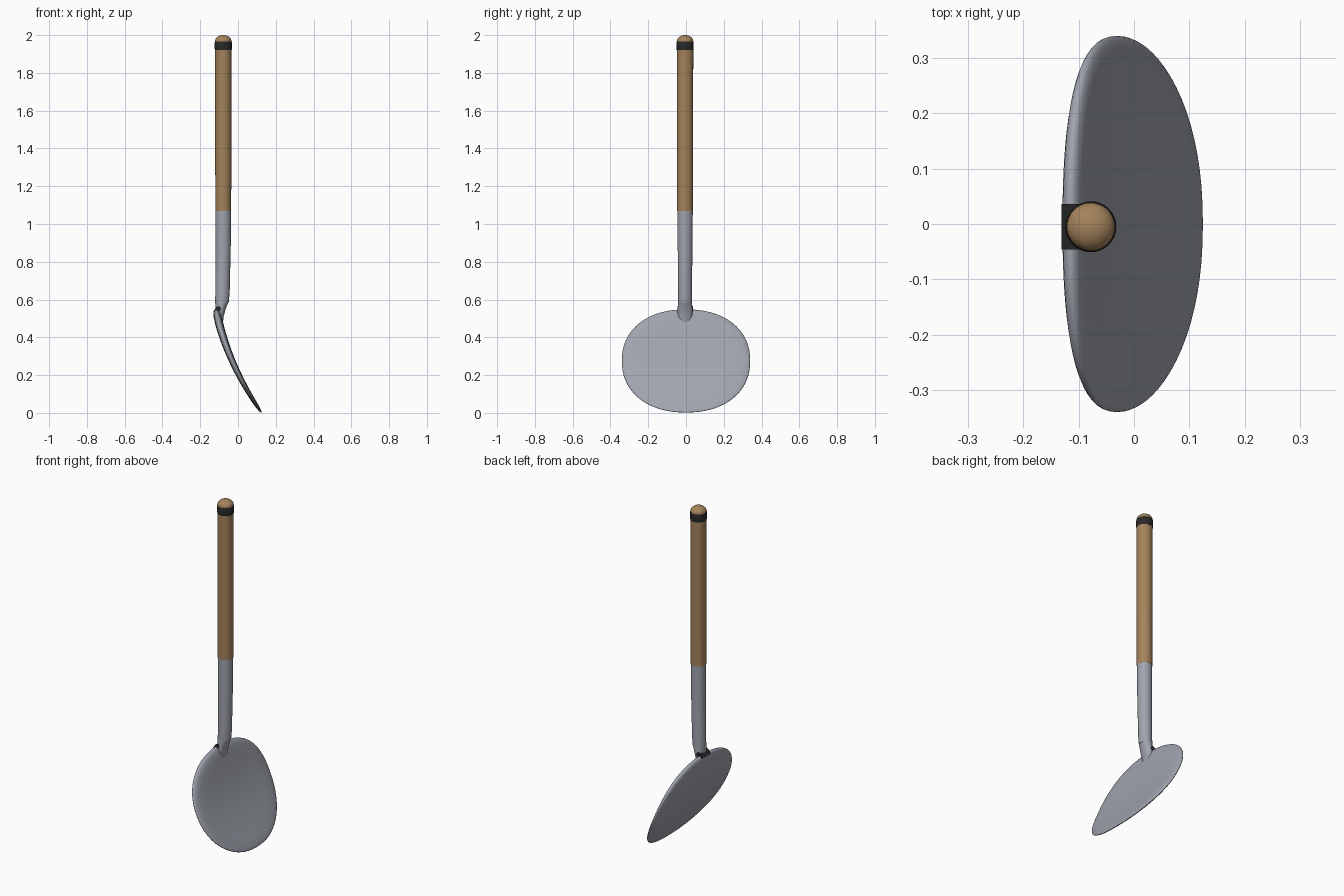
import bpy, bmesh, math
from mathutils import Vector

if "Cube" in bpy.data.objects:
    bpy.data.objects.remove(bpy.data.objects["Cube"])


def material(name, rgb):
    m = bpy.data.materials.new(name)
    m.diffuse_color = (*rgb, 1)
    m.use_nodes = True
    m.node_tree.nodes["Principled BSDF"].inputs["Base Color"].default_value = m.diffuse_color
    return m


STEEL = material("steel grey", (0.35, 0.37, 0.42))
WOOD = material("warm wood", (0.37, 0.225, 0.105))
BLACK = material("soot black", (0.022, 0.022, 0.022))


def finish(name, bm, mat, angle=40):
    bmesh.ops.recalc_face_normals(bm, faces=bm.faces[:])
    me = bpy.data.meshes.new(name)
    bm.to_mesh(me)
    bm.free()
    me.materials.append(mat)
    ob = bpy.data.objects.new(name, me)
    bpy.context.collection.objects.link(ob)
    bpy.ops.object.select_all(action='DESELECT')
    ob.select_set(True)
    bpy.context.view_layer.objects.active = ob
    bpy.ops.object.shade_smooth_by_angle(angle=math.radians(angle))
    return ob


def loft(name, rings, mat, n=40):
    """Stack of ellipses: (x, z, radius_x, radius_y), capped at both ends."""
    bm = bmesh.new()
    loops = []
    for x, z, rx, ry in rings:
        loops.append([bm.verts.new((x + rx * math.cos(2 * math.pi * i / n),
                                    CY + ry * math.sin(2 * math.pi * i / n), z))
                      for i in range(n)])
    for a, b in zip(loops, loops[1:]):
        for i in range(n):
            j = (i + 1) % n
            bm.faces.new((a[i], a[j], b[j], b[i]))
    bm.faces.new(loops[0])
    bm.faces.new(loops[-1])
    return finish(name, bm, mat)


CX, CY = -0.078, -0.005


def upright(name, profile, mat):
    return loft(name, [(CX, z, r, r) for r, z in profile], mat)


# wooden grip, dark band and rounded wooden tip
upright("wood_grip", [(0.042, 1.07), (0.043, 1.5), (0.0435, 1.92)], WOOD)
upright("grip_band", [(0.044, 1.92), (0.046, 1.93), (0.046, 1.958), (0.044, 1.967)], BLACK)
upright("grip_tip", [(0.0435, 1.96)] +
        [(0.0435 * math.cos(t * math.pi / 16), 1.968 + 0.032 * math.sin(t * math.pi / 16))
         for t in range(8)] + [(0.001, 2.0)], WOOD)

# steel socket and bent neck running into the blade
loft("steel_socket", [(-0.085, 0.585, 0.036, 0.036), (-0.082, 0.64, 0.038, 0.037),
                      (CX, 0.9, 0.040, 0.039), (CX, 1.07, 0.041, 0.041)], STEEL)
loft("neck", [(-0.092, 0.47, 0.012, 0.022), (-0.096, 0.51, 0.020, 0.038),
              (-0.092, 0.55, 0.027, 0.040), (-0.085, 0.59, 0.036, 0.036)], STEEL)


# round curved blade
def curve_x(z):
    return 0.125 - 0.6915 * z + 0.4575 * z * z


def blade_point(r, a, side):
    c, s = math.cos(a), math.sin(a)
    p = 2 / 2.2
    y = 0.34 * r * math.copysign(abs(c) ** p, c)
    z = 0.276 + r * math.copysign(abs(s) ** p, s) * (0.272 if s > 0 else 0.274)
    slope = -0.6915 + 0.915 * z
    normal = Vector((1, 0, -slope)).normalized()
    half = (0.010 + 0.014 * z / 0.55) * math.sqrt(max(0, 1 - r ** 10))
    return Vector((curve_x(z), y, z)) + normal * half * side


bm = bmesh.new()
N = 72
radii = [0.2, 0.4, 0.6, 0.75, 0.86, 0.92, 0.96, 0.985, 0.996]
angles = [2 * math.pi * i / N for i in range(N)]
rim = [bm.verts.new(blade_point(1, a, 0)) for a in angles]
for side in (1, -1):
    loops = [[bm.verts.new(blade_point(r, a, side)) for a in angles] for r in radii] + [rim]
    centre = bm.verts.new(blade_point(0, 0, side))
    for i in range(N):
        j = (i + 1) % N
        bm.faces.new((centre, loops[0][i], loops[0][j]))
        for a, b in zip(loops, loops[1:]):
            bm.faces.new((a[i], b[i], b[j], a[j]))
finish("blade", bm, STEEL, 70)

# dark weld wedge behind the neck on the top edge of the blade
bm = bmesh.new()
outline = [(-0.131, 0.536), (-0.106, 0.530), (-0.088, 0.550), (-0.098, 0.566), (-0.116, 0.558)]
ends = [[bm.verts.new((x, y, z)) for x, z in outline] for y in (-0.046, 0.036)]
bm.faces.new(ends[0])
bm.faces.new(ends[1])
for i in range(len(outline)):
    j = (i + 1) % len(outline)
    bm.faces.new((ends[0][i], ends[0][j], ends[1][j], ends[1][i]))
finish("weld", bm, BLACK)
